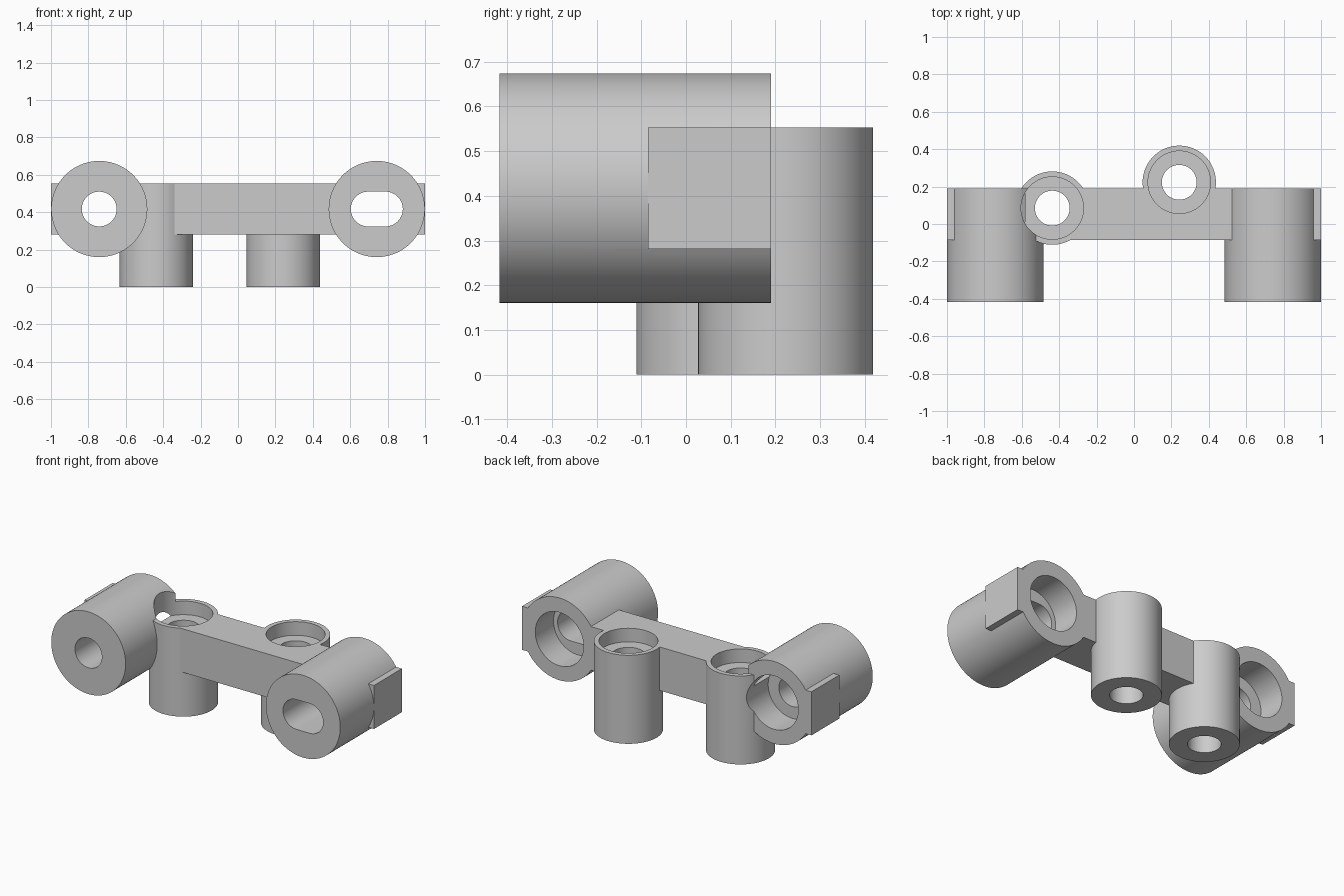
import bpy
import bmesh
from math import cos, sin, pi, copysign, radians

if "Cube" in bpy.data.objects:
    bpy.data.objects.remove(bpy.data.objects["Cube"])

grey = bpy.data.materials.new("plain_grey")
grey.use_nodes = True
grey.diffuse_color = (0.6, 0.6, 0.6, 1)
grey.node_tree.nodes["Principled BSDF"].inputs["Base Color"].default_value = (0.6, 0.6, 0.6, 1)


def make_object(name, bm):
    bmesh.ops.recalc_face_normals(bm, faces=bm.faces)
    mesh = bpy.data.meshes.new(name)
    bm.to_mesh(mesh)
    bm.free()
    mesh.materials.append(grey)
    ob = bpy.data.objects.new(name, mesh)
    bpy.context.scene.collection.objects.link(ob)
    return ob


def rod(name, axis, centre, radius, start, end, stretch=0, sides=96):
    """Round or slot-shaped prism along Y or Z; stretch widens it in x."""
    bm = bmesh.new()
    rings = []
    for level in (start, end):
        ring = []
        for i in range(sides):
            a = (i + 0.5) * 2 * pi / sides
            u = centre[0] + radius * cos(a) + copysign(stretch, cos(a))
            v = centre[1] + radius * sin(a)
            ring.append(bm.verts.new((u, level, v) if axis == "Y" else (u, v, level)))
        bm.faces.new(ring)
        rings.append(ring)
    for i in range(sides):
        j = (i + 1) % sides
        bm.faces.new((rings[0][i], rings[0][j], rings[1][j], rings[1][i]))
    return make_object(name, bm)


def combine(body, other, operation):
    """Merge or cut with another object, then remove that object."""
    mod = body.modifiers.new("combine", "BOOLEAN")
    mod.operation = operation
    mod.solver = "EXACT"
    mod.object = other
    bpy.context.view_layer.objects.active = body
    bpy.ops.object.modifier_apply(modifier=mod.name)
    bpy.data.objects.remove(other)


BACK, FRONT, TOP = 0.19, -0.417, 0.553
TUBE_X, TUBE_Z = 0.742, 0.417
POSTS = ((-0.437, 0.085), (0.242, 0.223))

# Crossbar
bm = bmesh.new()
bmesh.ops.create_cube(bm, size=1)
for v in bm.verts:
    v.co.x *= 2
    v.co.y = BACK if v.co.y > 0 else -0.085
    v.co.z = TOP if v.co.z > 0 else 0.281
bracket = make_object("mounting_bracket", bm)

# Horizontal tubes and upright posts
for side in (-1, 1):
    combine(bracket, rod("tube", "Y", (side * TUBE_X, TUBE_Z), 0.257, FRONT, BACK), "UNION")
for post in POSTS:
    combine(bracket, rod("post", "Z", post, 0.196, 0, TOP), "UNION")

# Wide bores at the back of the tubes; round hole and slot through the front
for side, stretch in ((-1, 0), (1, 0.046)):
    centre = (side * TUBE_X, TUBE_Z)
    combine(bracket, rod("tube_bore", "Y", centre, 0.167, BACK - 0.18, 0.6), "DIFFERENCE")
    combine(bracket, rod("tube_hole", "Y", centre, 0.093, -0.6, 0.1, stretch), "DIFFERENCE")

# Screw holes and shallow recesses in the posts
for post in POSTS:
    combine(bracket, rod("post_recess", "Z", post, 0.167, TOP - 0.085, 0.9), "DIFFERENCE")
    combine(bracket, rod("post_hole", "Z", post, 0.093, -0.2, 0.5), "DIFFERENCE")

# Smooth round walls, crisp edges
bpy.ops.object.select_all(action="DESELECT")
bracket.select_set(True)
bpy.context.view_layer.objects.active = bracket
bpy.ops.object.shade_smooth_by_angle(angle=radians(30))
